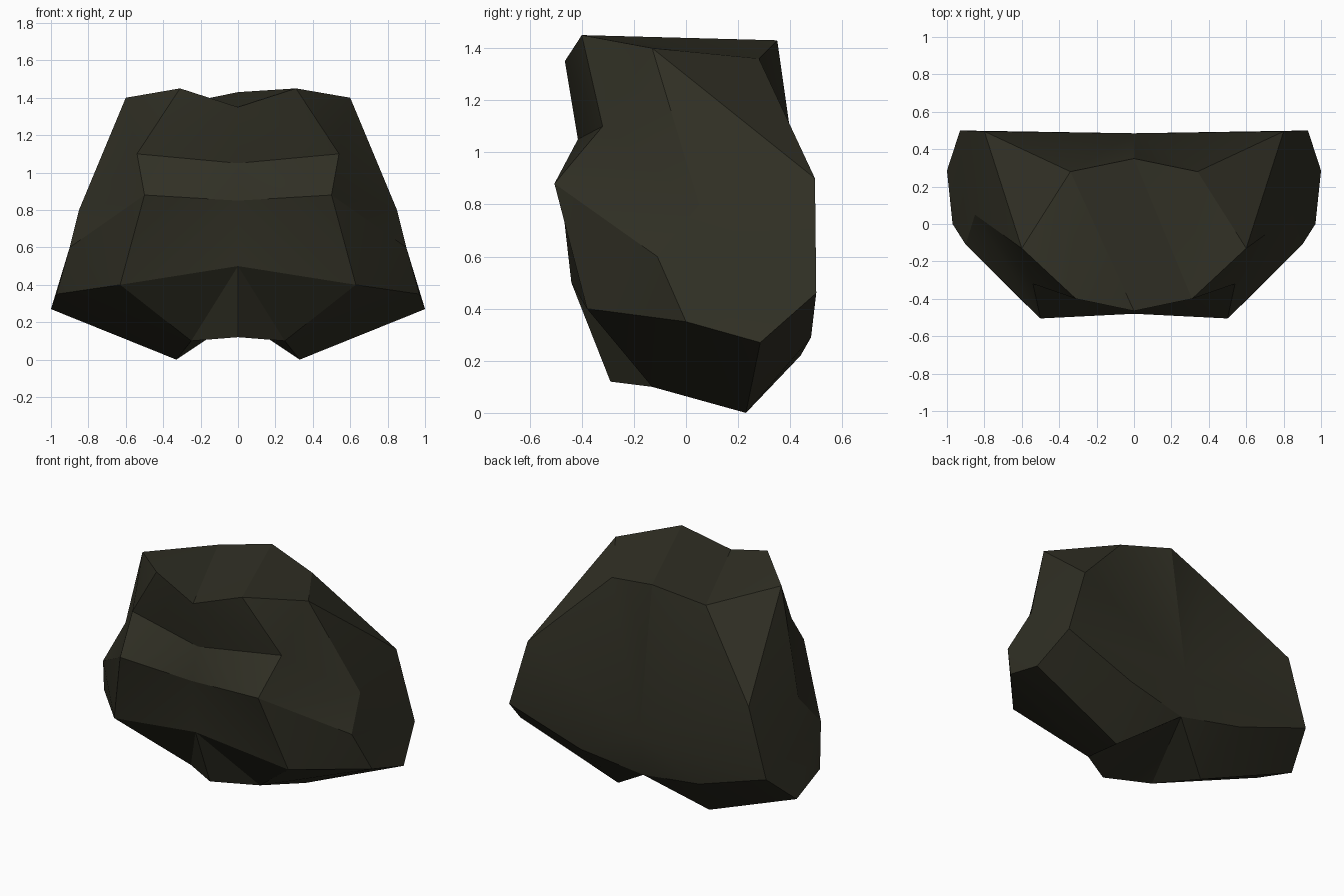
import bpy, bmesh, math

if "Cube" in bpy.data.objects:
    bpy.data.objects.remove(bpy.data.objects["Cube"])

# Vertical profiles (top to bottom) going from front centre round the right side to back centre
PROFILES = [
    [(0, -.465, 1.35), (0, -.415, 1.05), (0, -.48, .85), (0, -.44, .50), (0, -.29, .12)],
    [(.31, -.40, 1.45), (.54, -.32, 1.10), (.50, -.505, .88), (.63, -.38, .40), (.25, -.13, .10)],
    [(.60, -.13, 1.40), (.85, .05, .80), (.90, -.11, .60), (.97, 0, .35), (.33, .23, 0)],
    [(.34, .28, 1.36), (.80, .495, .90), (.93, .50, .46), (1.0, .285, .27), (.33, .23, 0)],
    [(.34, .28, 1.36), (.80, .495, .90), (.93, .50, .46), (.43, .48, .29), (.33, .23, 0)],
    [(0, .35, 1.43), (0, .485, .49), (0, .485, .49), (0, .44, .22), (0, .44, .22)],
]
# Direction of the crease across each panel between neighbouring profiles
CREASES = ["\\\\\\\\", "////", "\\\\\\\\", "\\\\\\\\", "\\\\//"]

bm = bmesh.new()
verts = {}


def vert(p, side):
    key = (p[0] * side + 0.0, p[1], p[2])
    if key not in verts:
        verts[key] = bm.verts.new(key)
    return verts[key]


def tri(side, *points):
    vs = [vert(p, side) for p in points]
    if len(set(vs)) == 3:
        bm.faces.new(vs)


for side in (1, -1):
    # Faceted walls
    for left, right, crease in zip(PROFILES, PROFILES[1:], CREASES):
        for i in range(4):
            a, b, c, d = left[i], left[i + 1], right[i + 1], right[i]
            if crease[i] == "/":
                tri(side, a, b, d)
                tri(side, b, c, d)
            else:
                tri(side, a, b, c)
                tri(side, a, c, d)
    # Uneven top: the crease runs differently on each side
    front, peak, corner, dent, back = [PROFILES[k][0] for k in (0, 1, 2, 3, 5)]
    tri(side, peak, corner, dent)
    if side > 0:
        tri(side, front, peak, back)
        tri(side, peak, dent, back)
    else:
        tri(side, front, peak, dent)
        tri(side, front, dent, back)
    # Underside
    toe, keel, foot, heel = [PROFILES[k][4] for k in (0, 1, 2, 5)]
    tri(side, toe, keel, heel)
    tri(side, keel, foot, heel)

bmesh.ops.recalc_face_normals(bm, faces=bm.faces[:])
mesh = bpy.data.meshes.new("rock")
bm.to_mesh(mesh)
bm.free()

# Single dark stone colour
stone = bpy.data.materials.new("dark olive stone")
stone.diffuse_color = (.030, .029, .018, 1)
stone.use_nodes = True
stone.node_tree.nodes["Principled BSDF"].inputs["Base Color"].default_value = stone.diffuse_color
mesh.materials.append(stone)

rock = bpy.data.objects.new("rock", mesh)
bpy.context.collection.objects.link(rock)
bpy.context.view_layer.objects.active = rock
rock.select_set(True)
bpy.ops.object.shade_smooth_by_angle(angle=math.radians(25))
